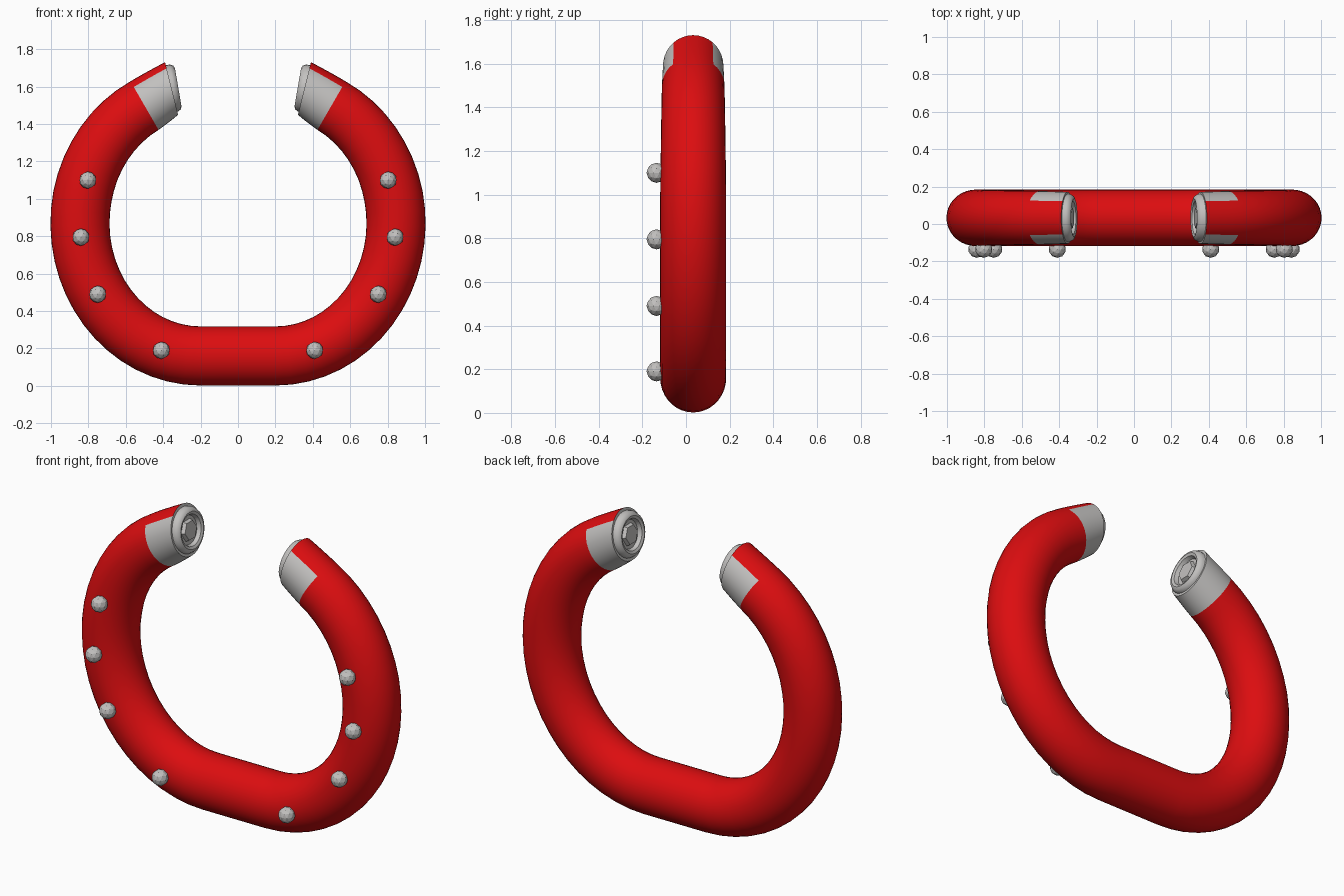
import bpy, bmesh
from math import sin, cos, pi, radians
from mathutils import Vector, Matrix

if "Cube" in bpy.data.objects:
    bpy.data.objects.remove(bpy.data.objects["Cube"])


def material(name, rgb):
    m = bpy.data.materials.new(name)
    m.use_nodes = True
    m.diffuse_color = (*rgb, 1)
    bsdf = next(n for n in m.node_tree.nodes if n.type == "BSDF_PRINCIPLED")
    bsdf.inputs["Base Color"].default_value = (*rgb, 1)
    return m


RED = material("red", (0.72, 0.004, 0.005))
SILVER = material("silver", (0.54, 0.53, 0.52))
Y0 = 0.033                      # depth of the tube centreline
TIP = Vector((0.355, Y0, 1.59))  # centre of the right-hand end


def finish(bm, name, mats, angle=40):
    bmesh.ops.recalc_face_normals(bm, faces=bm.faces)
    me = bpy.data.meshes.new(name)
    bm.to_mesh(me)
    bm.free()
    ob = bpy.data.objects.new(name, me)
    bpy.context.collection.objects.link(ob)
    for m in mats:
        me.materials.append(m)
    bpy.ops.object.select_all(action="DESELECT")
    ob.select_set(True)
    bpy.context.view_layer.objects.active = ob
    bpy.ops.object.shade_smooth_by_angle(angle=radians(angle))
    return ob


# Stations of one half: centre, outward direction, radius
SIDES, BAND = 36, 4
half = []
for i in range(25):
    t = radians(-90 + i * 152.3 / 24)
    c = Vector((0.2 + 0.645 * cos(t), Y0, 0.87 + 0.71 * sin(t)))
    out = Vector((cos(t) / 0.645, 0, sin(t) / 0.71)).normalized()
    half.append((c, out, 0.158 - 0.008 * max(0, i - 16) / 8))
start_c, start_out, start_r = half[-1]
for i in range(1, BAND + 1):
    f = i / BAND
    out = start_out.lerp(Vector((0.24, 0, 0.97)), f).normalized()
    half.append((start_c.lerp(TIP, f), out, start_r + (0.145 - start_r) * f))


def mirrored(v):
    return Vector((-v.x, v.y, v.z))


stations = [(mirrored(c), mirrored(o), r) for c, o, r in reversed(half)] + half

# Bent tube, with silver end bands left open along the outer edge
bm = bmesh.new()
rings = []
for c, out, r in stations:
    ring = []
    for k in range(SIDES):
        a = 2 * pi * k / SIDES
        ring.append(bm.verts.new(c + out * r * cos(a) + Vector((0, 0.151 / 0.158 * r * sin(a), 0))))
    rings.append(ring)
last = len(rings) - 1
for i in range(last):
    for k in range(SIDES):
        n = (k + 1) % SIDES
        f = bm.faces.new((rings[i][k], rings[i][n], rings[i + 1][n], rings[i + 1][k]))
        at_end = i < BAND or i >= last - BAND
        f.material_index = int(at_end and cos(2 * pi * (k + 0.5) / SIDES) < cos(radians(40)))
for ring in (rings[0], rings[-1]):
    bm.faces.new(ring).material_index = 1
finish(bm, "bent_tube", [RED, SILVER])


# Round lip with a recessed six-sided socket on each end
def end_lip(name, side):
    axis = Vector((-side * 0.985, 0, 0.17)).normalized()
    bm = bmesh.new()
    profile = [(0.128, -0.04), (0.128, 0.012), (0.118, 0.03), (0.103, 0.036),
               (0.088, 0.03), (0.08, 0.008), (0.0, 0.008)]
    verts = [bm.verts.new((r, 0, h)) for r, h in profile]
    edges = [bm.edges.new(p) for p in zip(verts, verts[1:])]
    bmesh.ops.spin(bm, geom=verts + edges, cent=(0, 0, 0), axis=(0, 0, 1),
                   angle=2 * pi, steps=28, use_duplicate=False)
    bmesh.ops.remove_doubles(bm, verts=bm.verts, dist=0.0005)
    bmesh.ops.create_cone(bm, cap_ends=True, segments=6, radius1=0.066, radius2=0.055,
                          depth=0.025, matrix=Matrix.Translation((0, 0, 0.015)))
    centre = TIP if side > 0 else mirrored(TIP)
    turn = Vector((0, 0, 1)).rotation_difference(axis).to_matrix().to_4x4()
    bmesh.ops.transform(bm, matrix=Matrix.Translation(centre) @ turn, verts=bm.verts)
    finish(bm, name, [SILVER])


end_lip("left_end_lip", 1)
end_lip("right_end_lip", -1)

# Studs along the front
for n, (x, z) in enumerate([(0.41, 0.19), (0.75, 0.49), (0.84, 0.795), (0.803, 1.1)], 1):
    for side, label in ((1, "left"), (-1, "right")):
        bm = bmesh.new()
        bmesh.ops.create_icosphere(bm, subdivisions=2, radius=0.046,
                                   matrix=Matrix.Translation((side * x, -0.135, z)))
        finish(bm, f"{label}_stud_{n}", [SILVER], 15)
